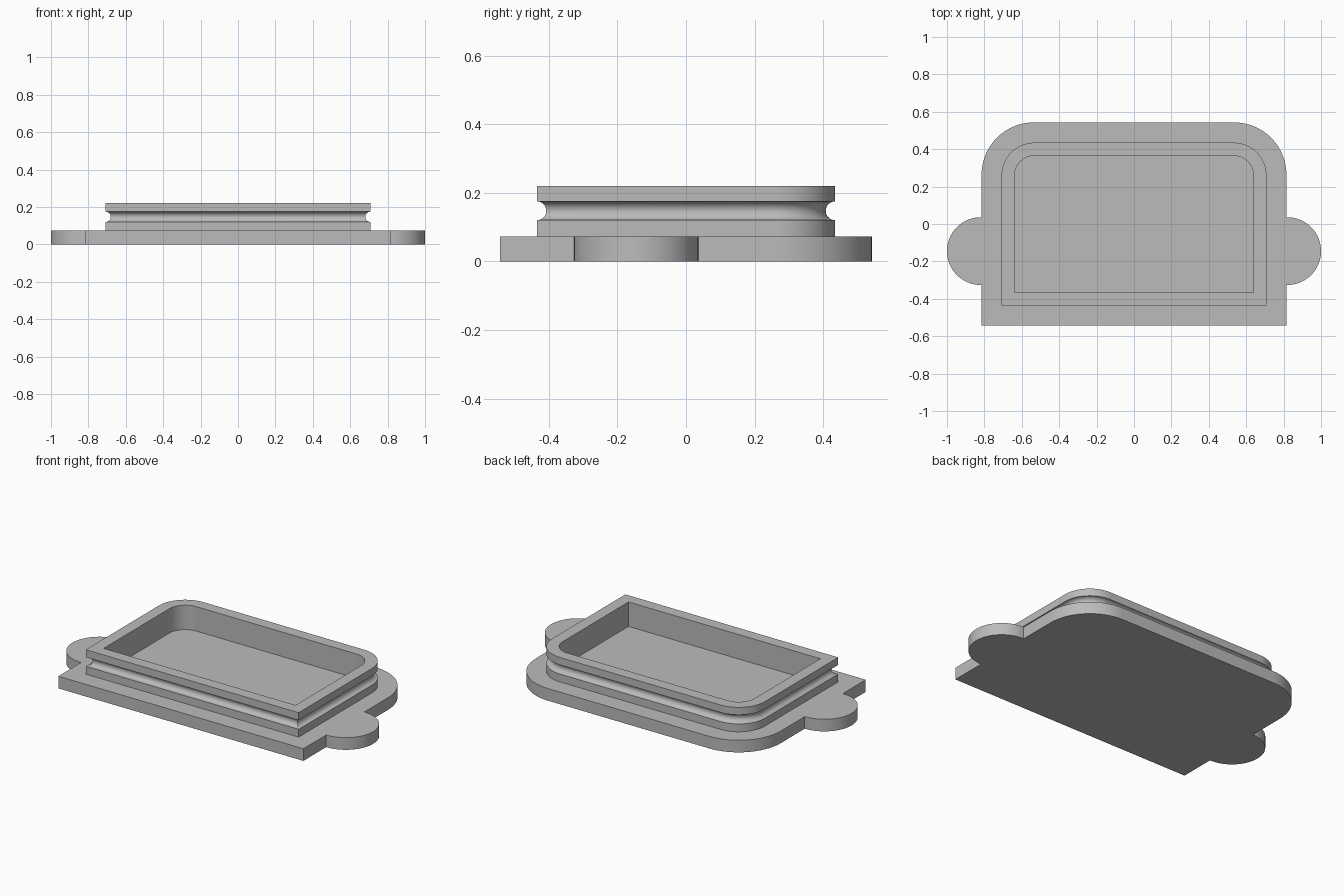
import bpy, bmesh
from math import sin, cos, pi, radians

cube = bpy.data.objects.get("Cube")
if cube:
    bpy.data.objects.remove(cube)

grey = bpy.data.materials.new("plain grey")
grey.use_nodes = True
colour = (0.5, 0.5, 0.5, 1)
grey.diffuse_color = colour
grey.node_tree.nodes["Principled BSDF"].inputs["Base Color"].default_value = colour


def arc(cx, cy, r, start, end, steps=24):
    angles = [start + (end - start) * i / steps for i in range(steps + 1)]
    return [(cx + r * cos(a), cy + r * sin(a)) for a in angles]


def mirrored(right_side):
    """Close an outline from its right half, running front to back."""
    return right_side + [(-x, y) for x, y in reversed(right_side)]


def panel_outline(half_x, half_y, r, extra=()):
    """Square front corners, rounded back corners."""
    corner = arc(half_x - r, half_y - r, r, 0, pi / 2)
    return mirrored([(half_x, -half_y), *extra, *corner])


def finish(name, bm):
    bmesh.ops.recalc_face_normals(bm, faces=bm.faces)
    mesh = bpy.data.meshes.new(name)
    bm.to_mesh(mesh)
    bm.free()
    mesh.materials.append(grey)
    obj = bpy.data.objects.new(name, mesh)
    bpy.context.collection.objects.link(obj)
    bpy.ops.object.select_all(action='DESELECT')
    bpy.context.view_layer.objects.active = obj
    obj.select_set(True)
    bpy.ops.object.shade_smooth_by_angle(angle=radians(30))


def ring(bm, outline, z):
    return [bm.verts.new((x, y, z)) for x, y in outline]


def bridge(bm, a, b):
    for i in range(len(a)):
        j = (i + 1) % len(a)
        bm.faces.new((a[i], a[j], b[j], b[i]))


BASE_TOP, RIM_TOP = 0.073, 0.22

# Base plate with a round tab on each side
tab = [(0.815, -0.326), *arc(0.819, -0.145, 0.181, -pi / 2, pi / 2, 40), (0.815, 0.036)]
outline = panel_outline(0.815, 0.543, 0.28, tab)
bm = bmesh.new()
low, high = ring(bm, outline, 0), ring(bm, outline, BASE_TOP)
bridge(bm, low, high)
bm.faces.new(low)
bm.faces.new(high)
finish("base_plate", bm)

# Raised wall: section of (inset, height) with a half-round groove outside
groove = arc(0, 0.1475, 0.0275, -pi / 2, pi / 2, 16)
section = [(0, BASE_TOP), *groove, (0, RIM_TOP), (0.07, RIM_TOP), (0.07, BASE_TOP)]
bm = bmesh.new()
rings = [ring(bm, panel_outline(0.708 - d, 0.435 - d, 0.175 - d), z) for d, z in section]
for a, b in zip(rings, rings[1:]):
    bridge(bm, a, b)
bridge(bm, rings[-1], rings[0])
finish("grooved_wall", bm)
